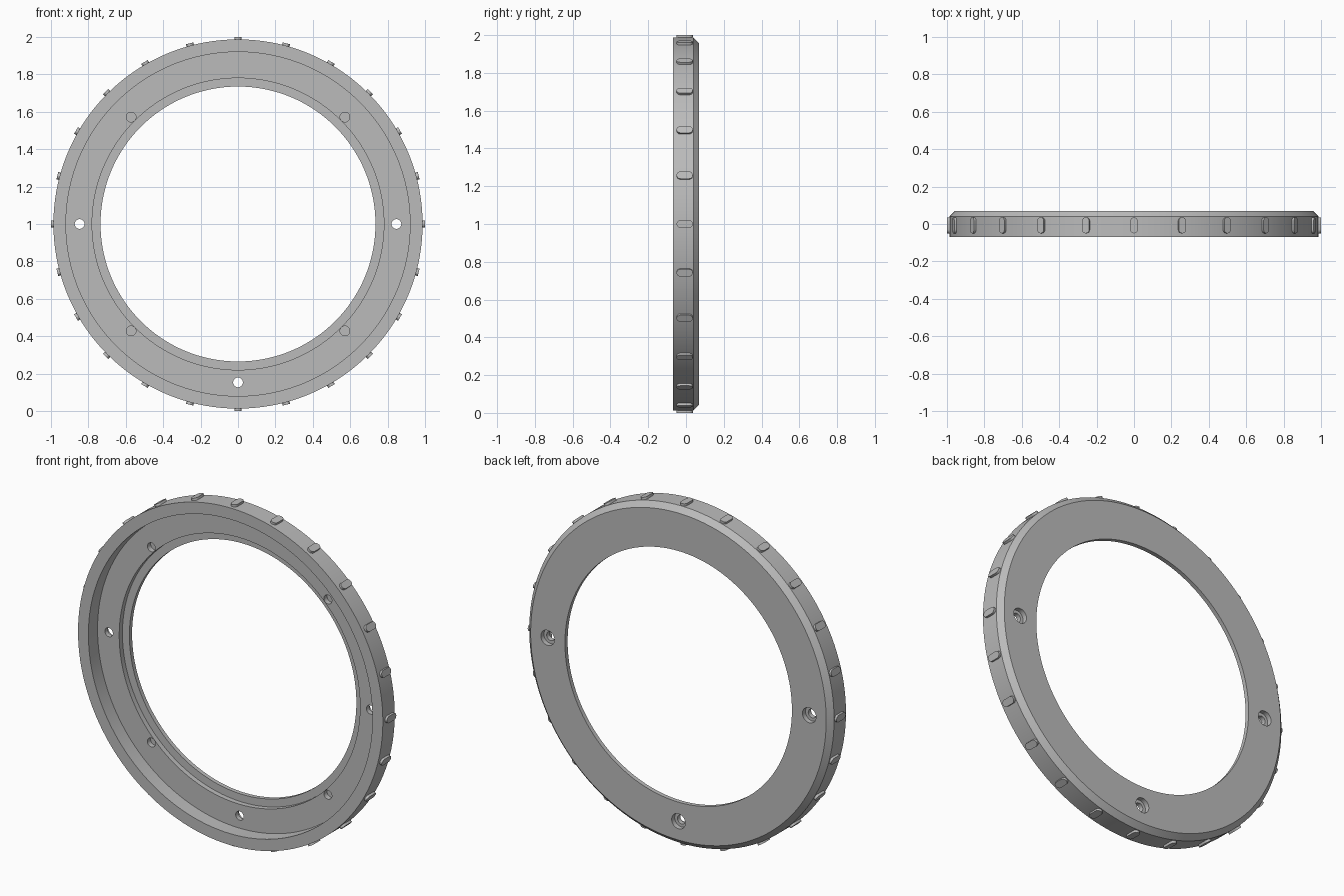
import bpy, bmesh, math
from mathutils import Matrix, Vector

if "Cube" in bpy.data.objects:
    bpy.data.objects.remove(bpy.data.objects["Cube"], do_unlink=True)

grey = bpy.data.materials.new("plain_grey")
grey.use_nodes = True
grey.diffuse_color = (0.5, 0.5, 0.5, 1)
grey.node_tree.nodes["Principled BSDF"].inputs["Base Color"].default_value = (0.5, 0.5, 0.5, 1)

CENTRE = Vector((0, 0, 1))
SEGMENTS = 144


def make_object(name, bm):
    bmesh.ops.recalc_face_normals(bm, faces=bm.faces)
    mesh = bpy.data.meshes.new(name)
    bm.to_mesh(mesh)
    bm.free()
    mesh.materials.append(grey)
    obj = bpy.data.objects.new(name, mesh)
    bpy.context.collection.objects.link(obj)
    return obj


def smooth(obj):
    bpy.ops.object.select_all(action='DESELECT')
    obj.select_set(True)
    bpy.context.view_layer.objects.active = obj
    bpy.ops.object.shade_smooth_by_angle(angle=math.radians(30))


def add_drill(bm, angle, distance, radius, y0, y1):
    """Cylinder along y, placed on the ring by angle and distance."""
    spot = CENTRE + Vector((math.cos(angle) * distance, (y0 + y1) / 2, math.sin(angle) * distance))
    bmesh.ops.create_cone(bm, cap_ends=True, segments=32, radius1=radius, radius2=radius,
                          depth=y1 - y0,
                          matrix=Matrix.Translation(spot) @ Matrix.Rotation(math.pi / 2, 4, 'X'))


# Ring body: stepped profile (radius, y) turned about the y axis
OUTER, FLOOR, LEDGE = 0.987, 0.015, 0.045
profile = [(OUTER, -0.07), (OUTER, 0.04), (0.957, 0.07), (0.735, 0.07),
           (0.735, LEDGE), (0.78, LEDGE), (0.78, FLOOR), (0.92, FLOOR), (0.92, -0.07)]
bm = bmesh.new()
loops = []
for i in range(SEGMENTS):
    a = math.tau * i / SEGMENTS
    loops.append([bm.verts.new(CENTRE + Vector((r * math.cos(a), y, r * math.sin(a))))
                  for r, y in profile])
for i in range(SEGMENTS):
    here, after = loops[i], loops[(i + 1) % SEGMENTS]
    for j in range(len(profile)):
        k = (j + 1) % len(profile)
        bm.faces.new((here[j], here[k], after[k], after[j]))
ring = make_object("ring_body", bm)

# Screw holes, their counterbores at the back, and shallow blind holes in front
through, bores = bmesh.new(), bmesh.new()
for angle in (0, math.pi, -math.pi / 2):
    add_drill(through, angle, 0.847, 0.026, -0.03, 0.1)
    add_drill(bores, angle, 0.847, 0.044, 0.042, 0.1)
for i in range(4):
    add_drill(through, math.pi / 4 + i * math.pi / 2, 0.808, 0.026, -0.03, 0.045)
for name, cutter_mesh in (("hole_cutter", through), ("counterbore_cutter", bores)):
    cutter = make_object(name, cutter_mesh)
    mod = ring.modifiers.new(name, 'BOOLEAN')
    mod.operation, mod.solver, mod.object = 'DIFFERENCE', 'EXACT', cutter
    bpy.context.view_layer.objects.active = ring
    bpy.ops.object.modifier_apply(modifier=name)
    bpy.data.objects.remove(cutter, do_unlink=True)
smooth(ring)

# Grip bumps: rounded bars standing out of the rim
HALF_WIDTH, HALF_STRAIGHT, ARC = 0.02, 0.023, 8
outline = []
for side in (1, -1):
    for i in range(ARC + 1):
        t = math.pi * i / ARC
        outline.append((side * HALF_WIDTH * math.cos(t),
                        side * (HALF_STRAIGHT + HALF_WIDTH * math.sin(t)) - 0.007))
bm = bmesh.new()
for n in range(24):
    turn = Matrix.Translation(CENTRE) @ Matrix.Rotation(math.tau * n / 24, 4, 'Y')
    low, high = [[bm.verts.new(turn @ Vector((x, y, r))) for x, y in outline]
                 for r in (0.975, 1.0)]
    bm.faces.new(high)
    bm.faces.new(low[::-1])
    for i in range(len(outline)):
        k = (i + 1) % len(outline)
        bm.faces.new((low[i], low[k], high[k], high[i]))
smooth(make_object("grip_bumps", bm))
